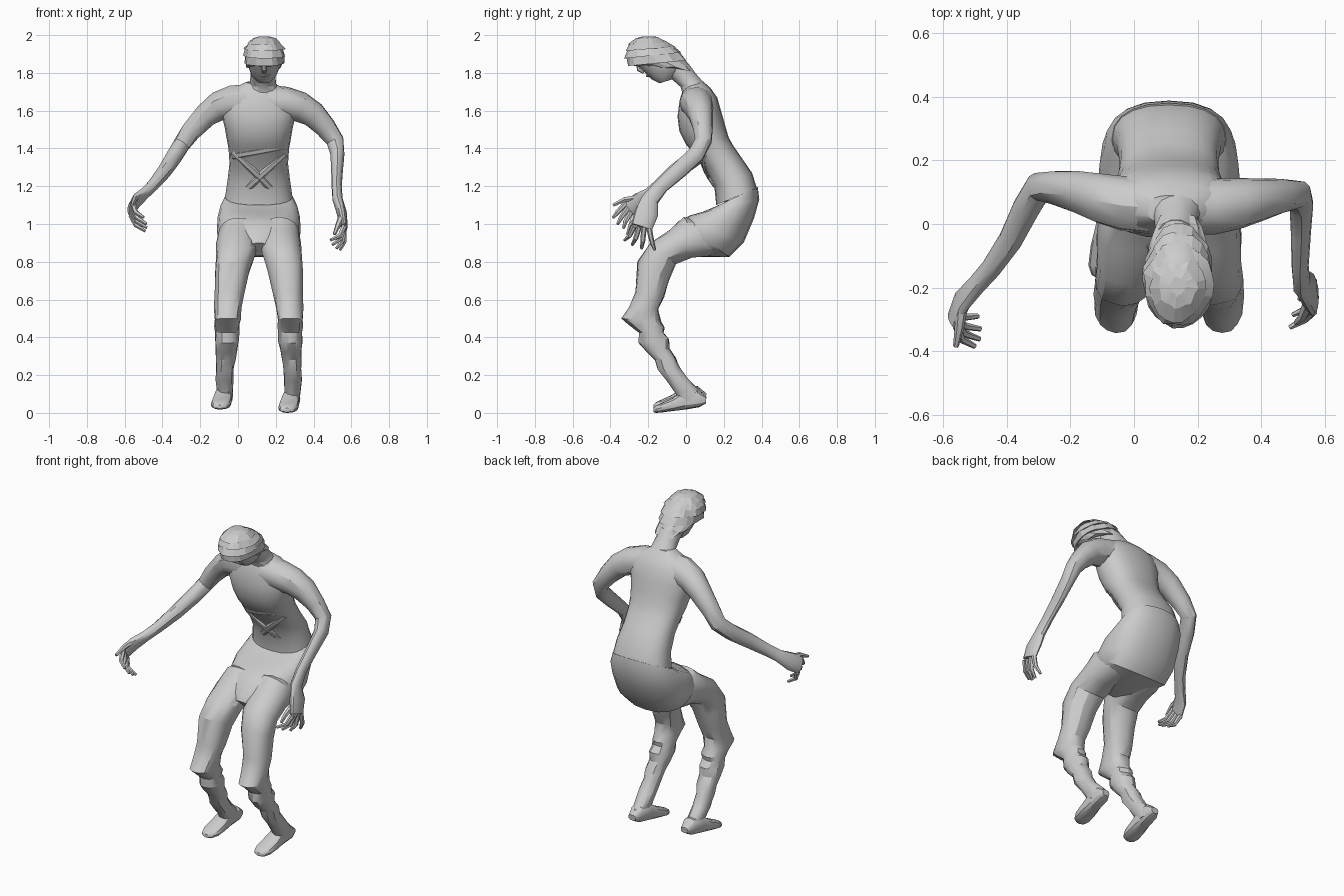
import bpy, bmesh, math, random
from mathutils import Vector as V

random.seed(4)
CX = 0.11  # body centre line


def loft(name, chains, sides=16, jitter=0.0, power=1.0, angle=32):
    """Skin chains of rings; each ring is (centre, u half axis, v half axis)."""
    bm = bmesh.new()
    for rings in chains:
        prev = None
        for k, (c, u, v) in enumerate(rings):
            ring = []
            for i in range(sides):
                a = 2 * math.pi * i / sides
                ca, sa = math.cos(a), math.sin(a)
                p = c + u * math.copysign(abs(ca) ** power, ca) + v * math.copysign(abs(sa) ** power, sa)
                p += (p - c).normalized() * random.uniform(-jitter, jitter)
                ring.append(bm.verts.new(p))
            if prev:
                for i in range(sides):
                    j = (i + 1) % sides
                    bm.faces.new((prev[i], prev[j], ring[j], ring[i]))
            else:
                bm.faces.new(ring[::-1])
            prev = ring
        bm.faces.new(prev)
    bmesh.ops.recalc_face_normals(bm, faces=bm.faces)
    me = bpy.data.meshes.new(name)
    bm.to_mesh(me)
    bm.free()
    ob = bpy.data.objects.new(name, me)
    bpy.context.collection.objects.link(ob)
    bpy.context.view_layer.objects.active = ob
    bpy.ops.object.select_all(action='DESELECT')
    ob.select_set(True)
    bpy.ops.object.shade_smooth_by_angle(angle=math.radians(angle))
    return ob


def profile(rows, x=None, side=0, dz=0.0):
    """Rings from side-view pairs: (y0, z0, y1, z1, half width[, x offset])."""
    out = []
    for r in rows:
        y0, z0, y1, z1, w = r[:5]
        cx = (CX if x is None else x) + (side * r[5] if len(r) > 5 else 0)
        a, b = V((cx, y0, z0 + dz)), V((cx, y1, z1 + dz))
        out.append(((a + b) / 2, V((w, 0, 0)), (a - b) / 2))
    return out


def tube(points, wide):
    """Rings across a path of (x, y, z, half width, half thickness)."""
    ps = [V(p[:3]) for p in points]
    out = []
    for i, p in enumerate(points):
        t = (ps[min(i + 1, len(ps) - 1)] - ps[max(i - 1, 0)]).normalized()
        w = V(wide)
        w = (w - t * w.dot(t)).normalized()
        out.append((ps[i], w * p[3], t.cross(w) * p[4]))
    return out


# torso: neck base down to waist, leaning forward
loft("torso", [profile([
    (0.0, 1.745, 0.09, 1.755, .07), (-0.02, 1.70, 0.13, 1.72, .15),
    (-0.035, 1.65, 0.165, 1.67, .195), (-0.045, 1.57, 0.185, 1.60, .198),
    (-0.035, 1.49, 0.205, 1.53, .18), (0.0, 1.42, 0.225, 1.46, .168),
    (0.035, 1.38, 0.25, 1.415, .16), (0.1, 1.29, 0.295, 1.35, .155),
    (0.15, 1.20, 0.35, 1.27, .165), (0.16, 1.10, 0.375, 1.19, .178)])], 20, power=0.85)

# crossing cloth folds over the belly
folds = []
for s, z0, z1 in ((1, 1.12, 1.37), (-1, 1.12, 1.385), (1, 1.36, 1.41)):
    pts = []
    for i in range(9):
        t = -0.88 + i * 0.22
        z = z0 + (z1 - z0) * (s * t + .88) / 1.76
        y = 0.16 - max(0, z - 1.18) * 0.63 + 0.1 * (1 - math.sqrt(1 - t * t)) + .004
        pts.append((CX + .155 * t, y, z, .02, .010))
    folds.append(tube(pts, (0, -.4, 1)))
loft("belly_folds", folds, 6)

# trouser seat, closed forward between the thighs
loft("trouser_seat", [profile([
    (0.15, 1.09, 0.38, 1.195, .18), (0.09, 1.065, 0.388, 1.13, .203),
    (0.02, 1.045, 0.36, 1.03, .218), (-0.01, 1.03, 0.305, 0.90, .222),
    (-0.04, 1.015, 0.23, 0.826, .216), (-0.075, 0.975, 0.10, 0.825, .17),
    (-0.12, 0.93, 0.0, 0.825, .10), (-0.135, 0.90, -0.06, 0.83, .05)])], 20, power=0.85)

# legs: bent thigh, crumpled knee and shin, then foot
leg = [(0.10, 1.01, 0.21, 0.87, .095, .105), (-0.01, 1.035, 0.12, 0.832, .104, .112),
       (-0.09, 0.965, 0.03, 0.825, .107, .116), (-0.19, 0.90, -0.055, 0.79, .104, .122),
       (-0.255, 0.80, -0.09, 0.71, .092, .141), (-0.268, 0.64, -0.12, 0.61, .080, .155),
       (-0.30, 0.56, -0.145, 0.55, .071, .163),
       (-0.345, 0.50, -0.135, 0.485, .068, .167), (-0.30, 0.465, -0.115, 0.45, .066, .167),
       (-0.25, 0.425, -0.12, 0.425, .062, .168),
       (-0.248, 0.37, -0.09, 0.39, .064, .168), (-0.205, 0.32, -0.09, 0.34, .056, .172),
       (-0.165, 0.28, -0.055, 0.29, .054, .175), (-0.15, 0.23, -0.035, 0.24, .047, .178),
       (-0.10, 0.17, 0.01, 0.18, .047, .18), (-0.06, 0.11, 0.08, 0.11, .042, .18),
       (-0.03, 0.06, 0.09, 0.07, .038, .18)]
foot = [(0.108, 0.085, 0.105, 0.05, .024), (0.06, 0.125, 0.07, 0.03, .042),
        (-0.01, 0.125, 0.0, 0.018, .044), (-0.07, 0.08, -0.07, 0.01, .052),
        (-0.13, 0.052, -0.13, 0.002, .052), (-0.16, 0.038, -0.16, 0.0, .038),
        (-0.172, 0.025, -0.172, 0.005, .016)]
for s, label, dz in ((-1, "left", .018), (1, "right", 0)):
    loft("trouser_leg_" + label, [profile(leg, side=s)], jitter=.004, power=.9, angle=28)
    rings = profile(foot, x=CX + s * .178 - .008, dz=dz)
    for c, u, v in rings:  # both feet point slightly to one side
        c.x += c.y * .12
    loft("shoe_" + label, [rings], 12, power=.75)

# arms: shoulder, elbow, wrist, flattened palm
left_wide, right_wide = (0.1, -0.55, 0.8), (0, -1, 0.1)
loft("arm_left", [tube([
    (0.05, .06, 1.645, .095, .09), (-.03, .065, 1.645, .088, .086), (-.10, .08, 1.625, .078, .08),
    (-.17, .10, 1.575, .064, .068), (-.25, .113, 1.49, .052, .056), (-.30, .115, 1.42, .047, .046),
    (-.34, .05, 1.355, .046, .043), (-.39, -.05, 1.28, .042, .037), (-.45, -.14, 1.205, .035, .030),
    (-.495, -.19, 1.16, .036, .028), (-.54, -.24, 1.12, .050, .026), (-.565, -.30, 1.08, .050, .020)],
    left_wide)], 12, jitter=.002)
loft("arm_right", [tube([
    (.17, .06, 1.645, .095, .09), (.25, .055, 1.64, .09, .086), (.33, .065, 1.62, .08, .08),
    (.40, .078, 1.58, .068, .069), (.465, .088, 1.51, .054, .056), (.515, .092, 1.44, .046, .046),
    (.528, .055, 1.37, .046, .037), (.525, -.03, 1.29, .043, .030), (.522, -.13, 1.20, .038, .026),
    (.528, -.19, 1.13, .045, .027), (.55, -.21, 1.06, .062, .026), (.563, -.235, .985, .058, .018)],
    right_wide)], 12, jitter=.002)


# hands: four curled fingers and a thumb each
def hand(name, knuckle, wide, out, tips, thumb):
    k, w, o = V(knuckle), V(wide).normalized(), V(out)
    chains = []
    for i, tip in enumerate(tips):
        a = k + w * (1.5 - i) * .026
        b = (a + V(tip)) / 2 + o
        chains.append(tube([(*a, .015, .015), (*b, .013, .013), (*tip, .008, .008)], wide))
    a, tip = V(thumb[0]), V(thumb[1])
    b = (a + tip) / 2 + w * .012
    chains.append(tube([(*a, .02, .018), (*b, .015, .014), (*tip, .009, .009)], (1, 0, 0)))
    loft(name, chains, 6)


hand("fingers_left", (-.562, -.295, 1.08), left_wide, (-.012, -.012, -.012),
     [(-.50, -.385, 1.035), (-.485, -.362, 1.0), (-.482, -.33, .98), (-.49, -.29, .962)],
     ((-.54, -.25, 1.14), (-.56, -.385, 1.10)))
hand("fingers_right", (.563, -.235, .985), right_wide, (.012, 0, -.015),
     [(.49, -.325, .915), (.50, -.285, .89), (.52, -.235, .87), (.54, -.165, .862)],
     ((.55, -.25, 1.04), (.51, -.31, .945)))

# neck and head, tipped forward
HX = 0.138
loft("neck", [profile([(-.02, 1.69, .13, 1.71, .095), (-.03, 1.725, .085, 1.76, .070),
                       (-.075, 1.765, .055, 1.795, .066), (-.12, 1.80, .015, 1.85, .066)], x=.132)], 14)
loft("head", [profile([(-.14, 1.745, -.075, 1.765, .035), (-.18, 1.765, -.02, 1.82, .068),
                       (-.215, 1.80, -.01, 1.86, .083), (-.25, 1.83, -.03, 1.90, .093),
                       (-.285, 1.87, -.06, 1.94, .098), (-.29, 1.92, -.11, 1.97, .085),
                       (-.26, 1.96, -.16, 1.985, .05)], x=HX)], 16)
# nose, mouth and brow
loft("face_details", [
    tube([(HX, -.255, 1.852, .008, .01), (HX, -.245, 1.82, .014, .016), (HX, -.222, 1.803, .011, .01)], (1, 0, 0)),
    tube([(HX - .03, -.192, 1.788, .004, .004), (HX, -.202, 1.785, .008, .01),
          (HX + .03, -.192, 1.788, .004, .004)], (0, 0, 1)),
    tube([(HX - .08, -.235, 1.85, .006, .008), (HX, -.268, 1.85, .008, .01),
          (HX + .08, -.235, 1.85, .006, .008)], (0, 0, 1))], 8)

# hair: ragged shingled layers, each one overhanging the layer below
cap = profile([(-.10, 1.835, .04, 1.805, .075), (-.20, 1.825, .022, 1.835, .09),
               (-.295, 1.845, .0, 1.873, .102), (-.315, 1.885, -.03, 1.915, .107),
               (-.308, 1.925, -.06, 1.945, .103), (-.295, 1.958, -.10, 1.968, .085),
               (-.265, 1.982, -.14, 1.985, .06), (-.225, 1.993, -.17, 1.993, .028)], x=HX)
layers = []
for k, (c, u, v) in enumerate(cap):
    grow = 1.05 if 1 < k < 6 else 1.0
    drop = V((0, -.006, -.008)) if 1 < k < 6 else V()
    if 1 < k < 6:
        layers.append((c + drop * .5, u * .95, v * .97))
    layers.append((c + drop, u * grow, v * grow))
loft("hair", [layers], 22, jitter=.007, angle=12)
